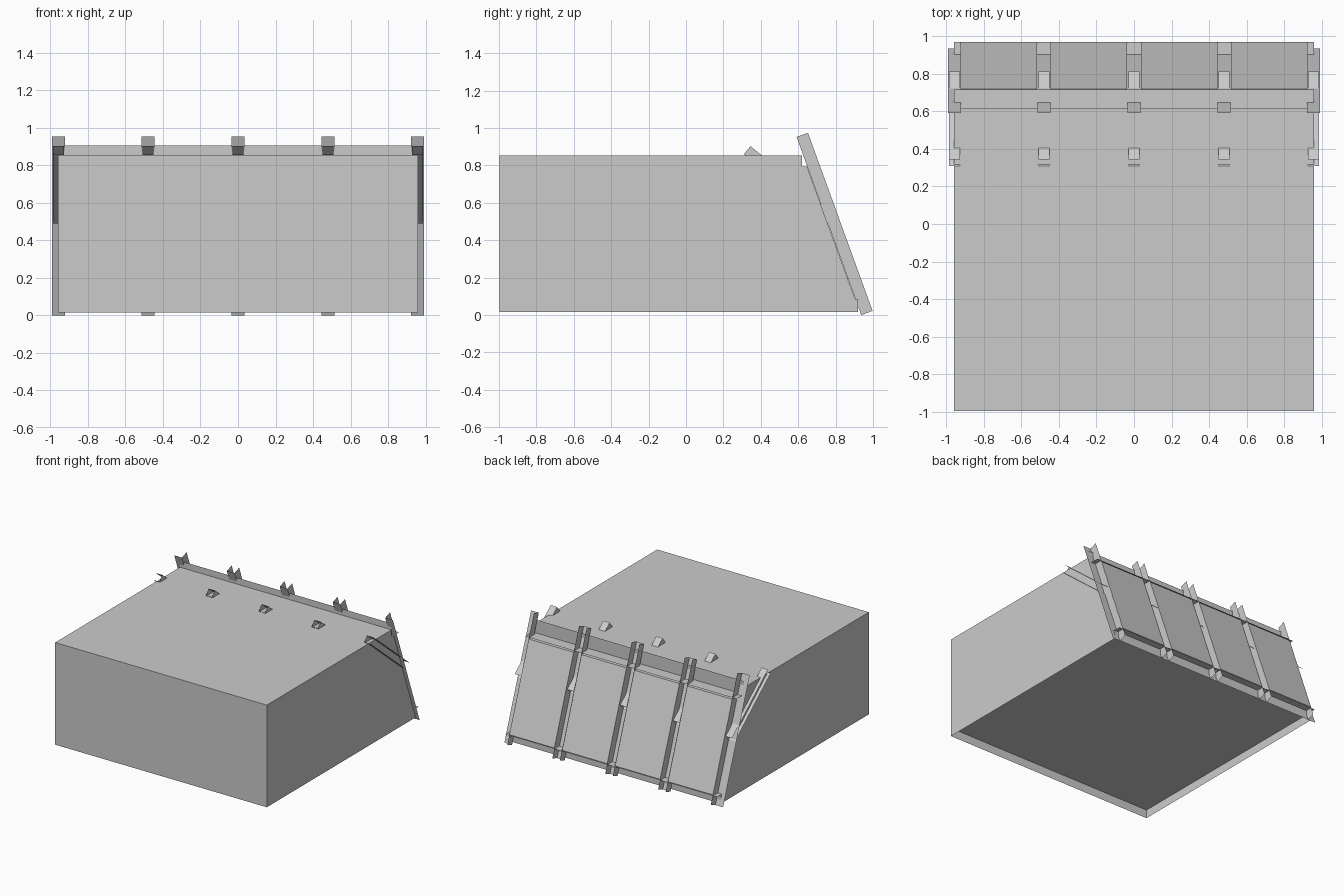
import bpy, bmesh

if "Cube" in bpy.data.objects:
    bpy.data.objects.remove(bpy.data.objects["Cube"])

SLOPE = 0.363          # wall batter, dy per -dz
W = 0.96               # half width of the earth block


def finish(name, bm):
    me = bpy.data.meshes.new(name)
    bm.to_mesh(me)
    bm.free()
    ob = bpy.data.objects.new(name, me)
    bpy.context.collection.objects.link(ob)
    return ob


def face(bm, points):
    return bm.faces.new([bm.verts.new(p) for p in points])


def prism(name, profile, x0, x1):
    """Closed solid: a (y, z) profile extruded along x."""
    bm = bmesh.new()
    f = face(bm, [(x0, y, z) for y, z in profile])
    new = bmesh.ops.extrude_face_region(bm, geom=[f])["geom"]
    bmesh.ops.translate(bm, vec=(x1 - x0, 0, 0),
                        verts=[v for v in new if isinstance(v, bmesh.types.BMVert)])
    bmesh.ops.recalc_face_normals(bm, faces=bm.faces[:])
    return finish(name, bm)


def steel(name, strips, x0, x1, web=(), web_xs=()):
    """Thin sheet section: strips spanning x0..x1, plus web plates at web_xs."""
    bm = bmesh.new()
    for (y0, z0), (y1, z1) in strips:
        face(bm, [(x0, y0, z0), (x1, y0, z0), (x1, y1, z1), (x0, y1, z1)])
    for x in web_xs:
        face(bm, [(x, y, z) for y, z in web])
    return finish(name, bm)


def inner(z, off=0.0):
    """Point on the sloping back plane at height z, moved off along y."""
    return (0.59 + (0.955 - z) * SLOPE + off, z)


# Earth block: sloping back, stepped at the top for the rail angle
prism("earth_block", [(-0.998, 0.085), inner(0.085, -0.002), inner(0.795, -0.002),
                      (0.619, 0.795), (0.619, 0.853), (-0.998, 0.853)], -W, W)

# Open skirt below the block
bm = bmesh.new()
ring = [(-W, -0.998), (W, -0.998), (W, 0.92), (-W, 0.92)]
for (xa, ya), (xb, yb) in zip(ring, ring[1:] + ring[:1]):
    face(bm, [(xa, ya, 0.015), (xb, yb, 0.015), (xb, yb, 0.085), (xa, ya, 0.085)])
finish("base_skirt", bm)

# Posts (open channels) and inclined anchors (boxes); end ones have one web only
p_top, p_bot = inner(0.952), inner(0.0)
o_top = (p_top[0] + 0.061, p_top[1] + 0.022)
o_bot = (p_bot[0] + 0.061, p_bot[1] + 0.022)
a_up, b_up = (0.345, 0.903), (0.812, 0.517)
a_lo, b_lo = (0.31, 0.86), (0.775, 0.474)
for x in (-0.957, -0.48, 0.0, 0.48, 0.957):
    sides = [s for s in (-1, 1) if abs(x + s * 0.03) < W]
    steel("post", [(p_top, p_bot)], x - 0.035, x + 0.035,
          [p_top, p_bot, o_bot, o_top], [x + s * 0.034 for s in sides])
    steel("anchor", [(a_up, b_up), (a_lo, b_lo)], x - 0.029, x + 0.029,
          [a_up, b_up, b_lo, a_lo], [x + s * 0.028 for s in sides])

# Rail angles along the top and bottom of the wall
steel("top_rail", [((0.62, 0.905), (0.62, 0.796)), ((0.62, 0.796), (0.716, 0.796))], -W, W)
steel("bottom_rail", [((0.895, 0.088), (0.97, 0.088))], -W, W)

# Wall panels between the posts
for x in (-0.72, -0.24, 0.24, 0.72):
    prism("wall_panel", [inner(0.785, 0.035), inner(0.785, 0.068),
                         inner(0.095, 0.068), inner(0.095, 0.035)], x - 0.204, x + 0.204)
